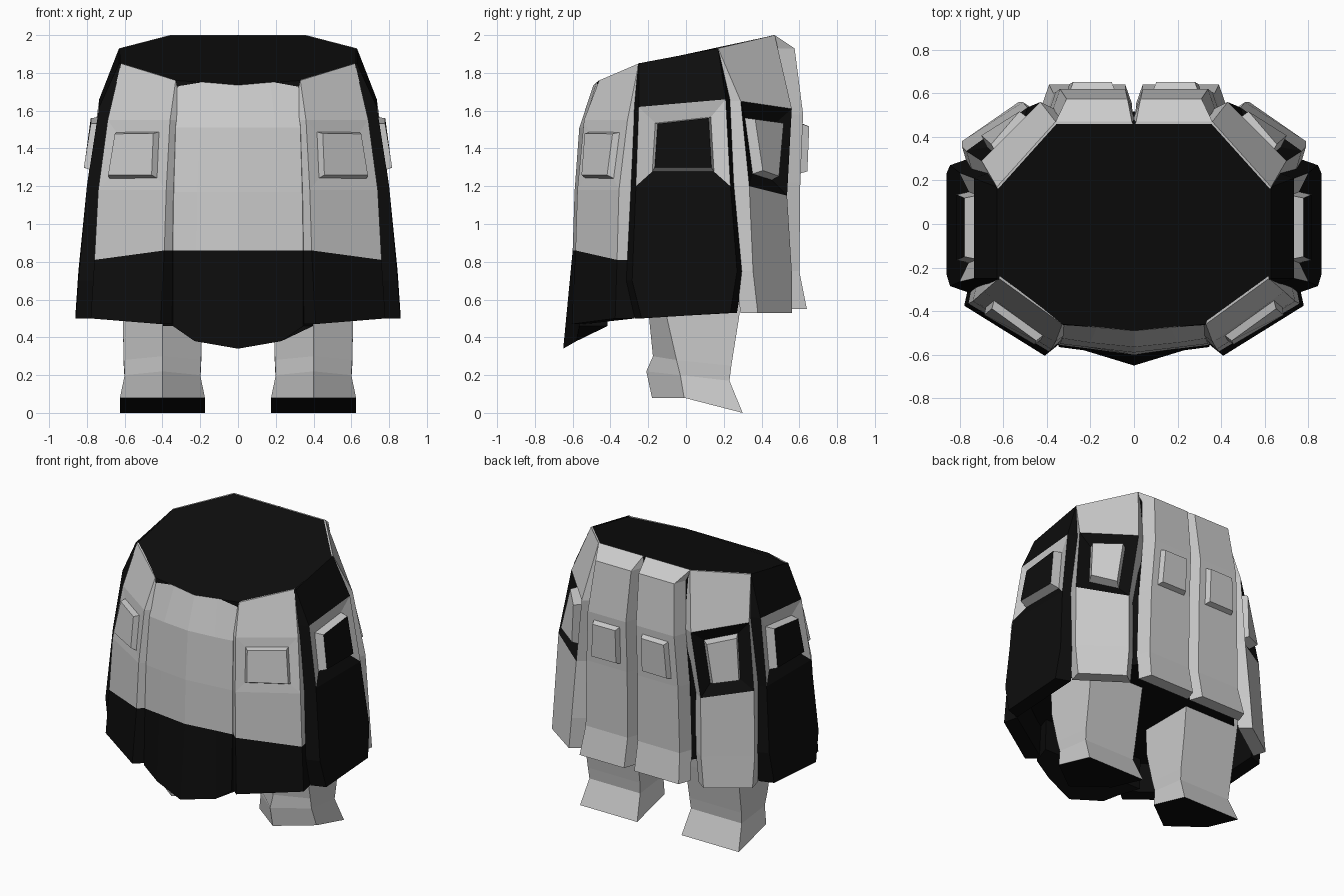
import bpy, bmesh
from mathutils import Vector

cube = bpy.data.objects.get("Cube")
if cube:
    bpy.data.objects.remove(cube, do_unlink=True)


def material(name, value):
    m = bpy.data.materials.new(name)
    m.use_nodes = True
    color = (value, value, value, 1)
    m.diffuse_color = color
    m.node_tree.nodes["Principled BSDF"].inputs["Base Color"].default_value = color
    return m


MATS = [material("light grey", 0.6), material("black", 0.004)]
LIGHT, DARK = 0, 1


def loft(bm, rings, mats):
    """Skin a stack of closed rings; returns side faces by row, then the two ends."""
    verts = [[bm.verts.new(p) for p in ring] for ring in rings]
    n = len(rings[0])
    rows = []
    for r in range(len(rings) - 1):
        row = []
        for i in range(n):
            j = (i + 1) % n
            f = bm.faces.new((verts[r][i], verts[r][j], verts[r + 1][j], verts[r + 1][i]))
            f.material_index = mats[r]
            row.append(f)
        rows.append(row)
    ends = [bm.faces.new(verts[0]), bm.faces.new(verts[-1])]
    ends[0].material_index, ends[1].material_index = mats[0], mats[-1]
    bmesh.ops.recalc_face_normals(bm, faces=bm.faces)
    bm.normal_update()
    return rows, ends


def finish(name, bm, mirror=True):
    mesh = bpy.data.meshes.new(name)
    bm.to_mesh(mesh)
    bm.free()
    for m in MATS:
        mesh.materials.append(m)
    ob = bpy.data.objects.new(name, mesh)
    bpy.context.collection.objects.link(ob)
    if mirror:
        ob.modifiers.new("Mirror", 'MIRROR').use_clip = False
    return ob


def add_pad(bm, f, margin, sink, rise, ring=LIGHT, low=LIGHT, front=LIGHT):
    """Frame a panel face and raise a small tapered pad in its middle."""
    frame = bmesh.ops.inset_individual(bm, faces=[f], thickness=margin, depth=sink)["faces"]
    for g in frame:
        g.material_index = ring
    min(frame, key=lambda g: g.calc_center_median().z).material_index = low
    bm.normal_update()
    f.material_index = LIGHT
    bmesh.ops.inset_individual(bm, faces=[f], thickness=0.018, depth=rise)
    f.material_index = front


def panel(name, rows, depth, mats, pad_row=None, pad=None, mirror=True):
    """Slab whose outer face runs through rows of points, with splayed side walls."""
    rings = []
    for k, row in enumerate(rows):
        pts = [Vector(p) for p in row]
        along = pts[-1] - pts[0]
        along.z = 0
        along.normalize()
        inward = Vector((-along.y, along.x, 0))
        if inward.dot(pts[0] + pts[-1]) > 0:
            inward.negate()
        d = depth if k else 0.01
        rings.append([pts[0] + inward * d - along * d * 0.35] + pts
                     + [pts[-1] + inward * d + along * d * 0.35])
    bm = bmesh.new()
    faces, ends = loft(bm, rings, mats)
    if pad:
        add_pad(bm, faces[pad_row][1], **pad)
    return finish(name, bm, mirror)


# Inner body and sloped top
half = [(0, -.49, 1.735), (.33, -.46, 1.76), (.62, -.25, 1.845), (.63, .17, 1.93), (.36, .47, 2)]
top = half + [(-x, y, z) for x, y, z in reversed(half[1:])]
rings = [top] + [[(x * s, y * s, z) for x, y, _ in top] for s, z in ((1.08, 1.4), (1.1, .68))]
bm = bmesh.new()
loft(bm, rings, [DARK, DARK])
finish("inner_body", bm, mirror=False)

# Front apron with centre ridge: centre y, z; middle x, y, z; side x, y, z
apron = [
    ((-.49, 1.735), (.17, -.475, 1.75), (.32, -.455, 1.76)),
    ((-.565, 1.51), (.2, -.545, 1.51), (.33, -.525, 1.51)),
    ((-.59, 1.17), (.215, -.565, 1.17), (.34, -.55, 1.17)),
    ((-.6, .86), (.22, -.57, .86), (.345, -.555, .86)),
    ((-.65, .34), (.23, -.58, .38), (.345, -.565, .46)),
]
rows = []
for (y, z), mid, side in apron:
    left = [(-p[0], p[1], p[2]) for p in (side, mid)]
    rows.append(left + [(0, y, z), mid, side])
panel("front_apron", rows, .15, [LIGHT, LIGHT, LIGHT, DARK], mirror=False)

# Front corner panels
panel("front_corner_panel", [
    ((.33, -.46, 1.76), (.62, -.25, 1.85)),
    ((.36, -.54, 1.55), (.69, -.31, 1.55)),
    ((.38, -.575, 1.18), (.74, -.355, 1.18)),
    ((.39, -.585, .86), (.76, -.365, .81)),
    ((.41, -.605, .47), (.78, -.375, .5)),
], .1, [LIGHT, LIGHT, LIGHT, DARK], 1, dict(margin=.09, sink=0, rise=.035))

# Side panels with a framed dark pad
panel("side_panel", [
    ((.63, -.25, 1.85), (.63, .17, 1.93)),
    ((.735, -.25, 1.62), (.735, .21, 1.66)),
    ((.8, -.265, 1.2), (.8, .235, 1.2)),
    ((.845, -.285, .7), (.845, .27, .75)),
    ((.86, -.235, .5), (.86, .235, .53)),
], .1, [DARK] * 4, 1,
    dict(margin=.12, sink=-.03, rise=.06, ring=LIGHT, low=DARK, front=DARK))

# Back corner panels with a dark frame round a light pad
panel("back_corner_panel", [
    ((.36, .47, 2), (.63, .17, 1.93)),
    ((.43, .56, 1.61), (.7, .29, 1.65)),
    ((.49, .535, 1.15), (.77, .335, 1.2)),
    ((.51, .56, .75), (.79, .355, .75)),
    ((.53, .56, .53), (.79, .38, .53)),
], .09, [LIGHT] * 4, 1,
    dict(margin=.11, sink=-.04, rise=.06, ring=DARK, low=DARK, front=LIGHT))

# Paired back panels
panel("back_panel", [
    ((.01, .47, 2), (.36, .47, 2)),
    ((.03, .575, 1.93), (.31, .575, 1.93)),
    ((.04, .62, 1.58), (.34, .62, 1.58)),
    ((.04, .605, 1.22), (.36, .605, 1.22)),
    ((.04, .6, .75), (.37, .6, .75)),
    ((.04, .64, .55), (.39, .64, .55)),
], .09, [LIGHT] * 5, 2, dict(margin=.07, sink=0, rise=.035))

# Legs and feet: front ridge, outer, back outer, back inner, inner
bm = bmesh.new()
sections = [
    (.22, (-.2, .8), (-.1, .8), (.32, .8)),
    (.21, (-.2, .55), (-.1, .5), (.28, .5)),
    (.205, (-.175, .3), (-.05, .28), (.24, .25)),
    (.2, (-.21, .22), (-.03, .2), (.23, .17)),
    (.225, (-.18, .08), (-.01, .08), (.3, 0)),
]
rings = []
for w, f, s, b in sections:
    rings.append([(.4, *f), (.4 + w, *s), (.4 + w, *b), (.4 - w, *b), (.4 - w, *s)])
rows, ends = loft(bm, rings, [LIGHT] * 4)
ends[1].material_index = DARK
finish("leg", bm)
